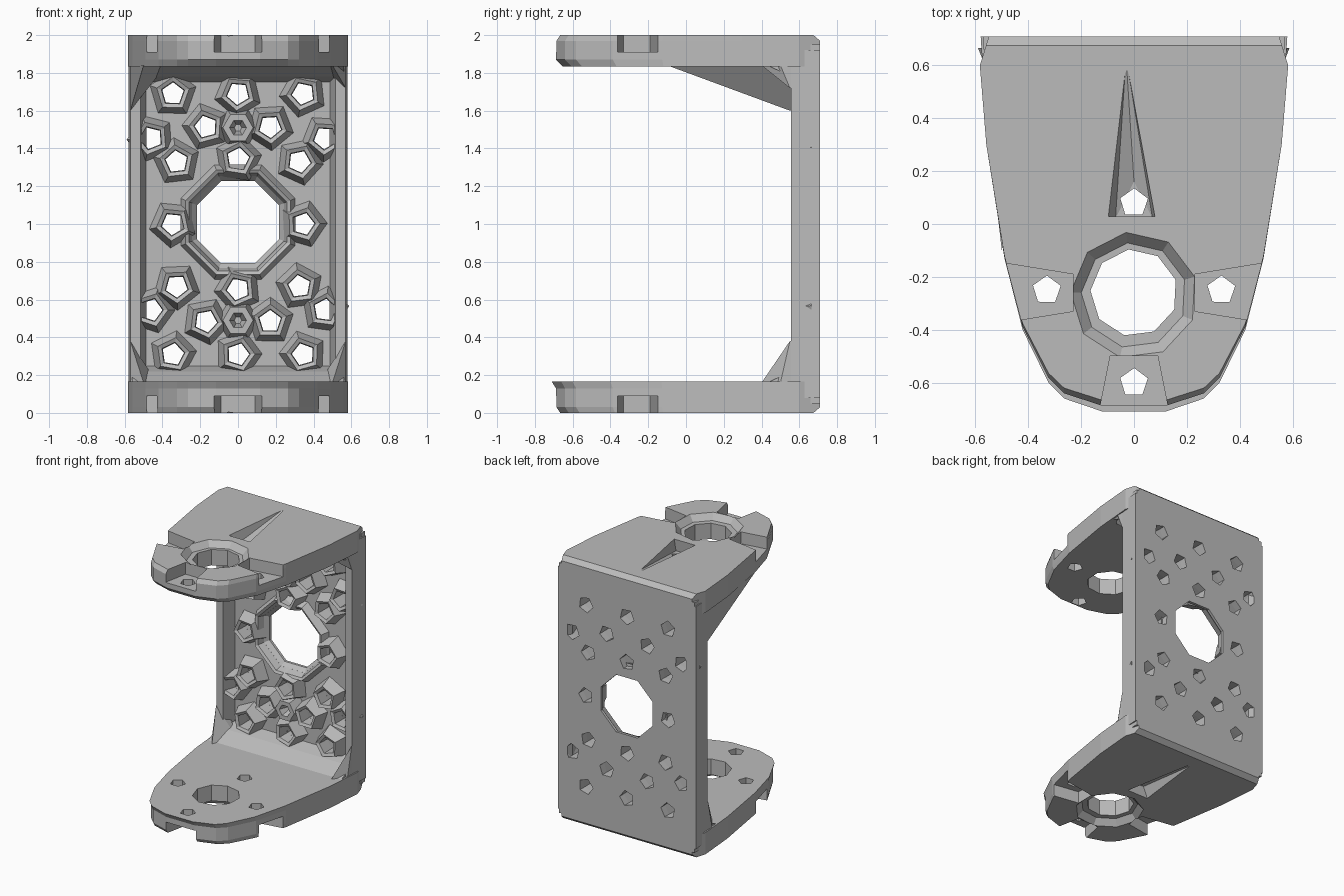
import bpy, bmesh, math

if "Cube" in bpy.data.objects:
    bpy.data.objects.remove(bpy.data.objects["Cube"])

grey = bpy.data.materials.new("plain grey")
grey.use_nodes = True
colour = (0.5, 0.5, 0.5, 1)
grey.diffuse_color = colour
grey.node_tree.nodes["Principled BSDF"].inputs["Base Color"].default_value = colour


def finish(name, bm):
    bmesh.ops.recalc_face_normals(bm, faces=bm.faces)
    mesh = bpy.data.meshes.new(name)
    bm.to_mesh(mesh)
    bm.free()
    mesh.materials.append(grey)
    obj = bpy.data.objects.new(name, mesh)
    bpy.context.collection.objects.link(obj)
    return obj


def loft(bm, rings, closed=False):
    """Skin a list of point rings; cap the ends unless closed on itself."""
    rows = [[bm.verts.new(p) for p in ring] for ring in rings]
    pairs = list(zip(rows, rows[1:]))
    if closed:
        pairs.append((rows[-1], rows[0]))
    else:
        bm.faces.new(rows[0])
        bm.faces.new(rows[-1])
    n = len(rows[0])
    for a, b in pairs:
        for i in range(n):
            j = (i + 1) % n
            bm.faces.new((a[i], a[j], b[j], b[i]))


def hull(bm, points):
    verts = [bm.verts.new(p) for p in points]
    bmesh.ops.convex_hull(bm, input=verts)


def circle(cx, cy, r, n, turn=0.0):
    return [(cx + r * math.cos(turn + math.tau * i / n),
             cy + r * math.sin(turn + math.tau * i / n)) for i in range(n)]


def cut(obj, bm):
    cutter = finish("cutter", bm)
    cutter.hide_render = True
    mod = obj.modifiers.new("cut", 'BOOLEAN')
    mod.operation, mod.solver, mod.object = 'DIFFERENCE', 'EXACT', cutter
    bpy.context.view_layer.objects.active = obj
    bpy.ops.object.modifier_apply(modifier=mod.name)
    bpy.data.objects.remove(cutter)


def along_y(ring, y):
    return [(x, y, z) for x, z in ring]


def along_z(ring, z):
    return [(x, y, z) for x, y in ring]


# Screw hole layout: one quarter, mirrored across the middle
quarter = [(0.345, 0.69), (0, 0.69), (0.17, 0.515), (0.46, 0.455),
           (0.325, 0.33), (0, 0.345), (0.345, 0)]
holes = sorted({(sx * x, 1 + sz * z) for x, z in quarter
                for sx in (1, -1) for sz in (1, -1)})
blind = [(0, 0.49), (0, 1.51)]

# Back plate
bm = bmesh.new()
plate_ring = [(-0.57, 0.05), (0.57, 0.05), (0.57, 1.95), (-0.57, 1.95)]
loft(bm, [along_y(plate_ring, 0.66), along_y(plate_ring, 0.71)])
plate = finish("back_plate", bm)
bm = bmesh.new()
for i, (x, z) in enumerate(holes):
    ring = circle(x, z, 0.06, 5, i * 0.7)
    loft(bm, [along_y(ring, 0.5), along_y(ring, 0.8)])
loft(bm, [along_y(circle(0, 1.01, r, 8, math.pi / 8), y)
          for r, y in ((0.3, 0.62), (0.235, 0.69), (0.235, 0.8))])
cut(plate, bm)

# Raised collars around the plate holes
bm = bmesh.new()
for i, (x, z) in enumerate(holes):
    rings = [(0.13, 0.665), (0.09, 0.565), (0.065, 0.575), (0.06, 0.665)]
    loft(bm, [along_y(circle(x, z, r, 5, i * 0.7), y) for r, y in rings], True)
for x, z in blind:
    rings = [(0.11, 0.665), (0.08, 0.56), (0.045, 0.56), (0.02, 0.63)]
    loft(bm, [along_y(circle(x, z, r, 6), y) for r, y in rings])
finish("hole_collars", bm)

# Sloped rim around the big opening
bm = bmesh.new()
rings = [(0.33, 0.665), (0.3, 0.6), (0.28, 0.61), (0.26, 0.67)]
loft(bm, [along_y(circle(0, 1.01, r, 8, math.pi / 8), y) for r, y in rings], True)
finish("opening_rim", bm)

# Side rims of the plate
for side, s in (("left", 1), ("right", -1)):
    bm = bmesh.new()
    section = [(0.485, 0.67), (0.515, 0.555), (0.57, 0.555), (0.58, 0.71), (0.5, 0.71)]
    loft(bm, [along_z([(s * x, y) for x, y in section], z) for z in (0.08, 1.92)])
    finish(side + "_plate_rim", bm)

# Arms
half = [(0.56, 0.71), (0.595, 0.6), (0.57, 0.3), (0.5, -0.13), (0.43, -0.4),
        (0.33, -0.6), (0.27, -0.66), (0.12, -0.71)]
outline = half + [(-x, y) for x, y in reversed(half)]
screws = [(0.33, -0.25), (-0.33, -0.25), (0, -0.6), (0, 0.08)]


def arm(name, up, tip, lip):
    def z(d):                     # d is depth below the outer face
        return 2 - d if up else d

    def shrunk(front):
        return [(x * 0.98, y * front if y < 0 else y) for x, y in outline]

    bm = bmesh.new()
    loft(bm, [along_z(shrunk(0.94), z(0)), along_z(shrunk(tip), z(0.03)),
              along_z(shrunk(tip), z(0.13)), along_z(shrunk(lip), z(0.165))])
    edge = [e for e in bm.edges
            if all(v.co.y > 0.7 and abs(v.co.z - z(0)) < 0.01 for v in e.verts)]
    bmesh.ops.bevel(bm, geom=edge, offset=0.035, segments=1, affect='EDGES')
    obj = finish(name, bm)

    # Recesses for the screw heads, open to the rim
    bm = bmesh.new()
    for s in (1, -1):
        ring = [(s * 0.23, -0.33), (s * 0.23, -0.19), (s * 0.6, -0.13), (s * 0.6, -0.39)]
        loft(bm, [along_z(ring, z(-0.1)), along_z(ring, z(0.09))])
    ring = [(-0.09, -0.5), (0.09, -0.5), (0.15, -0.8), (-0.15, -0.8)]
    loft(bm, [along_z(ring, z(-0.1)), along_z(ring, z(0.09))])
    # Groove running back from the rear screw
    hull(bm, [(-0.1, 0.03, z(-0.01)), (0.08, 0.03, z(-0.01)), (-0.03, 0.63, z(-0.01)),
              (-0.07, 0.02, z(0.09)), (0.07, 0.02, z(0.09)), (0, 0.16, z(0.09))])
    cut(obj, bm)

    # Shallow dish around the pivot
    bm = bmesh.new()
    loft(bm, [along_z(circle(0, -0.27, r, 9, 0.3), z(d))
              for r, d in ((0.24, -0.05), (0.24, 0), (0.2, 0.045))])
    cut(obj, bm)

    # Pivot opening and screw holes
    bm = bmesh.new()
    for ring in [circle(0, -0.26, 0.165, 9, 0.3)] + \
                [circle(x, y, 0.055, 5, 0.3) for x, y in screws]:
        loft(bm, [along_z(ring, z(-0.1)), along_z(ring, z(0.3))])
    cut(obj, bm)

    # Fillet between arm and plate
    bm = bmesh.new()
    section = [(0.43, 0.16), (0.56, 0.22), (0.67, 0.25), (0.67, 0.16)]
    loft(bm, [[(x, y, z(d)) for y, d in section] for x in (-0.56, 0.56)])
    finish(name + "_fillet", bm)

    # Corner gussets
    for s, side in ((1, "left"), (-1, "right")):
        if up and s < 0:
            start, drop, inset = -0.1, 0.4, 0.38
        else:
            start, drop, inset = 0.4, 0.28 if up else 0.38, 0.43
        bm = bmesh.new()
        hull(bm, [(s * 0.5, start, z(0.16)), (s * 0.57, 0.55, z(drop)),
                  (s * 0.57, 0.66, z(drop)), (s * 0.57, 0.5, z(0.16)),
                  (s * 0.57, 0.66, z(0.16)), (s * inset, 0.6, z(0.16))])
        finish(name + "_" + side + "_gusset", bm)


arm("top_arm", True, 0.97, 0.92)
arm("bottom_arm", False, 0.97, 1.0)
